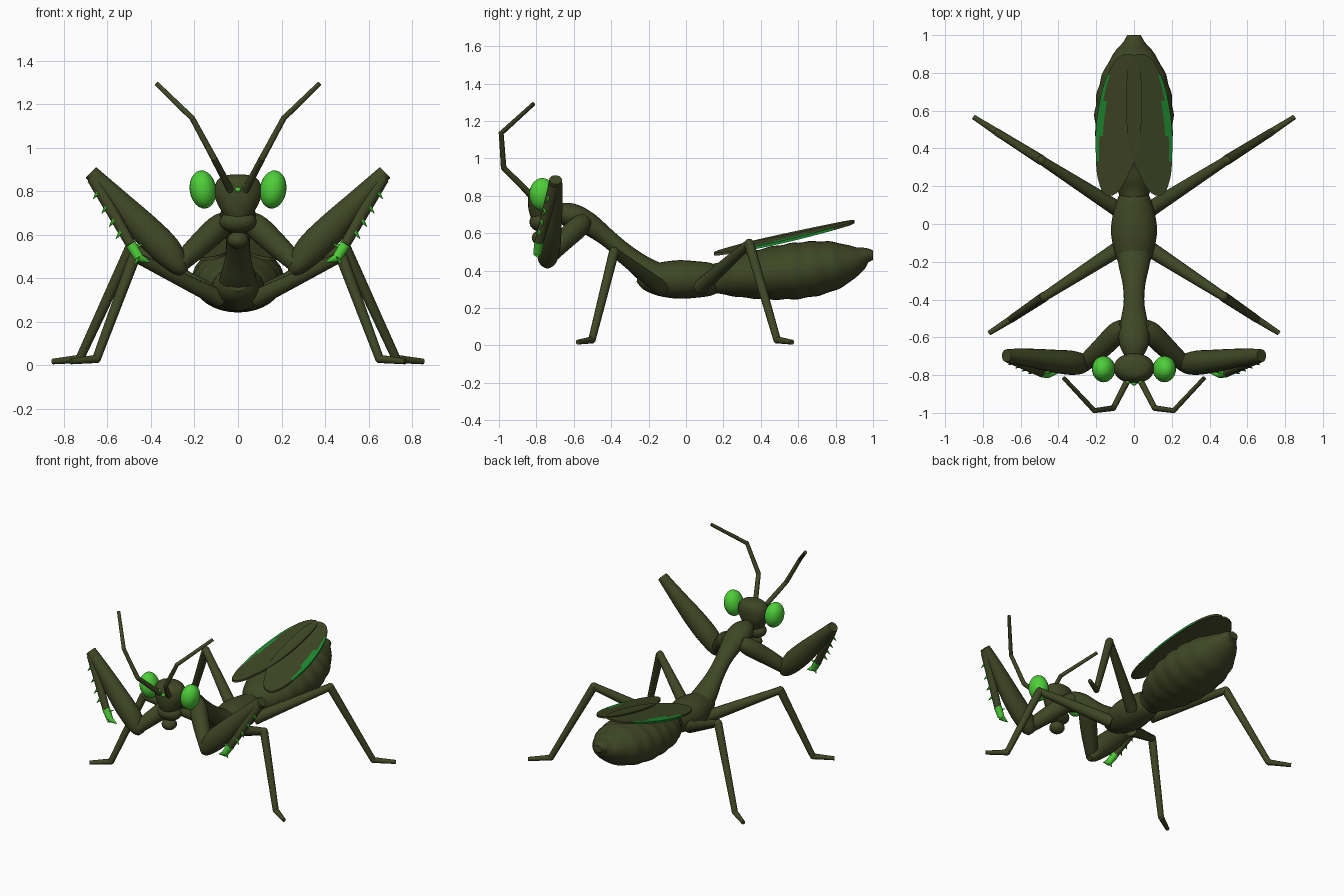
import bpy, bmesh, math
from mathutils import Vector

if "Cube" in bpy.data.objects:
    bpy.data.objects.remove(bpy.data.objects["Cube"])


def material(name, rgb):
    m = bpy.data.materials.new(name)
    m.diffuse_color = (*rgb, 1)
    m.use_nodes = True
    m.node_tree.nodes["Principled BSDF"].inputs["Base Color"].default_value = m.diffuse_color
    return m


OLIVE = material("olive", (0.05, 0.062, 0.018))
LIME = material("lime green", (0.075, 0.62, 0.04))
LEAF = material("leaf green", (0.013, 0.25, 0.03))


def finish(name, bm, mats, mirror=False, angle=40):
    bmesh.ops.recalc_face_normals(bm, faces=bm.faces)
    me = bpy.data.meshes.new(name)
    bm.to_mesh(me)
    bm.free()
    ob = bpy.data.objects.new(name, me)
    bpy.context.collection.objects.link(ob)
    for m in mats:
        me.materials.append(m)
    bpy.ops.object.select_all(action='DESELECT')
    ob.select_set(True)
    bpy.context.view_layer.objects.active = ob
    bpy.ops.object.shade_smooth_by_angle(angle=math.radians(angle))
    if mirror:
        mod = ob.modifiers.new("mirror", 'MIRROR')
        mod.use_mirror_merge = False
    return ob


def spline(pts, n):
    """Catmull-Rom refinement of tuples of any length."""
    if n < 2:
        return pts
    out = []
    for i in range(len(pts) - 1):
        p = [pts[max(0, min(len(pts) - 1, i + k))] for k in (-1, 0, 1, 2)]
        for s in range(n):
            t = s / n
            out.append(tuple(
                0.5 * (2 * b + (c - a) * t + (2 * a - 5 * b + 4 * c - d) * t * t
                       + (3 * b - a - 3 * c + d) * t ** 3)
                for a, b, c, d in zip(*p)))
    return out + [pts[-1]]


def loft(name, stations, mat=OLIVE, sides=24, n=4, ref=(0, 0, 1), mirror=False,
         ripple=0.0):
    """Stations are x, y, z, half width, half height."""
    st = spline(stations, n)
    bm = bmesh.new()
    rings = []
    for i, (x, y, z, a, b) in enumerate(st):
        t = (Vector(st[min(i + 1, len(st) - 1)][:3]) - Vector(st[max(i - 1, 0)][:3])).normalized()
        side = t.cross(Vector(ref)).normalized()
        up = side.cross(t)
        k = 1 + ripple * math.sin(y * math.tau / 0.11)
        rings.append([bm.verts.new(Vector((x, y, z))
                                   + side * a * k * math.cos(j * math.tau / sides)
                                   + up * b * k * math.sin(j * math.tau / sides))
                      for j in range(sides)])
    for r0, r1 in zip(rings, rings[1:]):
        for j in range(sides):
            q = (j + 1) % sides
            bm.faces.new((r0[j], r0[q], r1[q], r1[j]))
    bm.faces.new(rings[0])
    bm.faces.new(rings[-1])
    return finish(name, bm, [mat], mirror)


def limb(name, p, q, r0, r1, mat=OLIVE, sides=12):
    """Straight tapered segment on both sides of the body."""
    return loft(name, [(*p, r0, r0), (*q, r1, r1)], mat, sides, 1, mirror=True)


def ball(name, loc, size, mat=OLIVE, tilt=0.0, mirror=False, seg=24):
    bm = bmesh.new()
    bmesh.ops.create_uvsphere(bm, u_segments=seg, v_segments=seg // 2, radius=1)
    c, s = math.cos(tilt), math.sin(tilt)
    for v in bm.verts:
        x, y, z = (v.co[i] * size[i] for i in range(3))
        v.co = Vector((x * c + z * s, y, z * c - x * s)) + Vector(loc)
    return finish(name, bm, [mat], mirror)


# Body: abdomen, middle thorax, raised neck shield
loft("abdomen", [(0, .08, .36, .05, .06), (0, .18, .36, .09, .085), (0, .3, .37, .165, .115),
                 (0, .45, .385, .2, .14), (0, .6, .4, .207, .15), (0, .74, .42, .185, .14),
                 (0, .84, .44, .145, .112), (0, .91, .46, .1, .075), (0, .96, .48, .06, .045),
                 (0, 1.0, .483, .036, .025)], sides=32, n=7, ripple=.018)
loft("thorax", [(0, -.26, .37, .03, .03), (0, -.22, .365, .075, .065), (0, -.14, .355, .105, .09),
                (0, -.04, .353, .122, .103), (0, .06, .353, .11, .097), (0, .14, .355, .085, .085),
                (0, .2, .36, .05, .05)])
loft("neck_shield", [(0, -.08, .35, .09, .07), (0, -.2, .395, .085, .068), (0, -.32, .49, .06, .05),
                     (0, -.42, .575, .055, .048), (0, -.52, .65, .073, .06),
                     (0, -.6, .69, .082, .066), (0, -.66, .705, .07, .058), (0, -.71, .71, .04, .04)])

# Head, mouth, eyes
loft("head", [(0, -.76, .876, .035, .025), (0, -.76, .866, .075, .055), (0, -.76, .835, .103, .075),
              (0, -.765, .78, .108, .08), (0, -.77, .73, .088, .073), (0, -.77, .68, .06, .058)],
     ref=(0, 1, 0))
ball("muzzle", (0, -.772, .66), (.086, .065, .053))
ball("mouth", (0, -.775, .576), (.05, .05, .04))
ball("eye", (.161, -.768, .808), (.061, .07, .088), LIME, tilt=.15, mirror=True)
ball("middle_eyelet", (0, -.842, .807), (.014, .014, .012), LIME, seg=12)
ball("side_eyelet", (.034, -.836, .826), (.011, .012, .011), LIME, mirror=True, seg=12)

# Antennae
feeler = [(.035, -.83, .805), (.11, -.975, .95), (.21, -.988, 1.135), (.372, -.815, 1.292)]
for i, part in enumerate(("antenna_base", "antenna_middle", "antenna_tip")):
    limb(part, feeler[i], feeler[i + 1], .017 - .002 * i, .015 - .002 * i, sides=10)
for p in feeler[1:3]:
    ball("antenna_joint", p, (.0145,) * 3, mirror=True, seg=10)

# Walking legs
walkers = {
    "middle": [(.08, -.13, .305), (.475, -.385, .5), (.65, -.503, .03), (.768, -.578, .018)],
    "hind": [(.08, .075, .31), (.49, .338, .545), (.727, .487, .03), (.85, .567, .018)],
}
for pair, p in walkers.items():
    limb(pair + "_thigh", p[0], p[1], .042, .024)
    limb(pair + "_shin", p[1], p[2], .027, .02)
    limb(pair + "_foot", p[2], p[3], .019, .013)
    ball(pair + "_knee", p[1], (.026,) * 3, mirror=True, seg=12)
    ball(pair + "_ankle", p[2], (.02,) * 3, mirror=True, seg=12)

# Grasping forelegs
loft("foreleg_coxa", [(.05, -.54, .67, .04, .04), (.09, -.575, .635, .057, .057),
                      (.17, -.655, .56, .054, .054), (.27, -.745, .465, .042, .042)], mirror=True)
loft("foreleg_femur", [(.245, -.74, .425, .022, .02), (.27, -.74, .455, .05, .046),
                       (.33, -.735, .53, .064, .07), (.43, -.725, .63, .06, .07),
                       (.54, -.71, .745, .05, .054), (.63, -.7, .84, .04, .04),
                       (.675, -.697, .886, .034, .034)], mirror=True)
elbow, wrist, claw = (.665, -.705, .86), (.492, -.785, .555), (.455, -.795, .495)
limb("foreleg_tibia", elbow, wrist, .03, .024)
limb("foreleg_claw", wrist, claw, .026, .022, LIME)
limb("claw_hook", claw, (.405, -.79, .475), .022, .003, LIME)
limb("claw_barb", claw, (.475, -.79, .465), .014, .002, LIME)
limb("claw_thorn", (.485, -.785, .535), (.43, -.785, .562), .012, .001, LIME)

# Spines along the foreleg tibia
for t in (.2, .42, .62, .8):
    p = Vector(elbow).lerp(Vector(wrist), t)
    limb("tibia_spine", p + Vector((.008, -.01, 0)), p + Vector((.035, -.025, -.035)),
         .014, .001, LIME, 8)

# Wings: thin leaf plates that cross along the middle, with a green outer edge
outline = [(.15, .115, .145), (.18, .075, .172), (.26, .03, .195), (.36, -.012, .202),
           (.5, -.036, .202), (.62, -.042, .187), (.74, -.04, .16), (.83, -.03, .122),
           (.88, -.01, .085), (.9, .015, .05)]      # y, inner x, outer x
rows, cols, thick = spline(outline, 4), 12, .014
bm = bmesh.new()
layers = []
for dz in (0, -thick):
    grid = []
    for y, xi, xo in rows:
        line = []
        for c in range(cols + 1):
            x = xi + (xo - xi) * c / cols
            z = .504 + (y - .15) * .21 - .14 * max(0, x) - .1 * min(0, x) \
                - .7 * max(0, x - .12) ** 2 + .012
            line.append(bm.verts.new((x, y, z + dz)))
        grid.append(line)
    layers.append(grid)
top, low = layers
last = len(rows) - 1
for i in range(last):
    y = (rows[i][0] + rows[i + 1][0]) / 2
    band = 1 if .34 < y < .47 else 2 if .47 < y < .64 else 1 if .64 < y < .78 else 0
    for c in range(cols):
        f = bm.faces.new((top[i][c], top[i][c + 1], top[i + 1][c + 1], top[i + 1][c]))
        f.material_index = int(c >= cols - band)
        bm.faces.new((low[i][c], low[i + 1][c], low[i + 1][c + 1], low[i][c + 1]))
    for c in (0, cols):
        f = bm.faces.new((top[i][c], top[i + 1][c], low[i + 1][c], low[i][c]))
        f.material_index = int(c == cols and band > 0)
for i in (0, last):
    for c in range(cols):
        bm.faces.new((top[i][c], top[i][c + 1], low[i][c + 1], low[i][c]))
finish("wing", bm, [OLIVE, LEAF], mirror=True)
